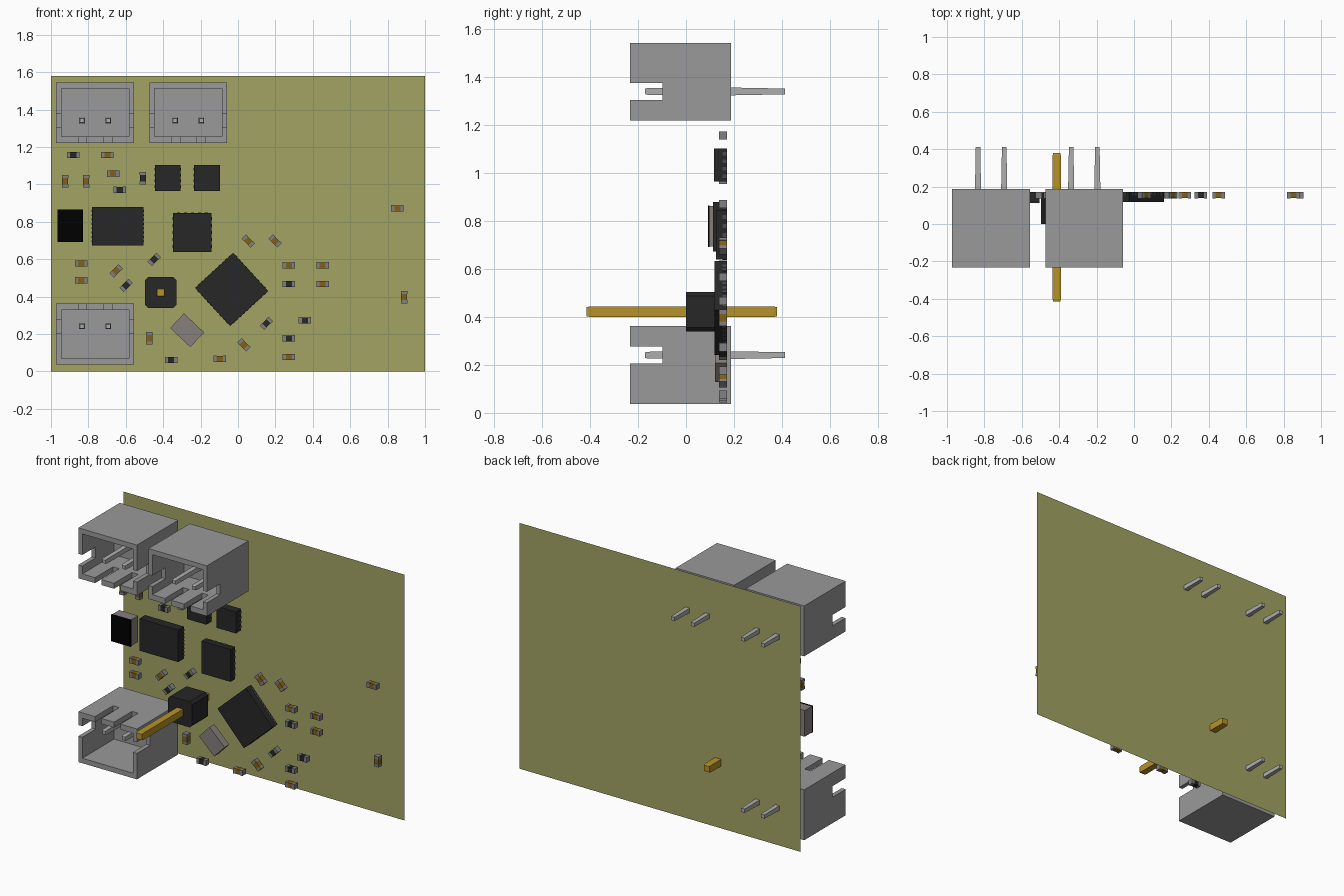
import bpy, bmesh, math
from mathutils import Matrix, Vector

if "Cube" in bpy.data.objects:
    bpy.data.objects.remove(bpy.data.objects["Cube"])


def material(name, rgb):
    m = bpy.data.materials.new(name)
    m.diffuse_color = (*rgb, 1)
    m.use_nodes = True
    m.node_tree.nodes["Principled BSDF"].inputs["Base Color"].default_value = m.diffuse_color
    return m


BOARD = material("board_olive", (0.36, 0.37, 0.125))
DARK = material("chip_dark", (0.02, 0.02, 0.02))
BLACK = material("black", (0.0, 0.0, 0.0))
GOLD = material("gold", (0.47, 0.29, 0.02))
BROWN = material("ceramic_brown", (0.22, 0.12, 0.01))
PLASTIC = material("connector_grey", (0.32, 0.32, 0.32))
METAL = material("pin_grey", (0.42, 0.42, 0.42))
CAP = material("end_cap_grey", (0.22, 0.22, 0.22))
PAD = material("contact_grey", (0.07, 0.07, 0.07))
CAN = material("can_grey", (0.24, 0.215, 0.20))

MOUNT = 0.171     # y of the component mounting level
BACK = 0.264      # y of the board sheet


def place(name, mesh, loc, angle=0):
    """Link a mesh; angle turns it counter-clockwise as seen from the front."""
    ob = bpy.data.objects.new(name, mesh)
    ob.location = loc
    ob.rotation_euler = (0, -math.radians(angle), 0)
    bpy.context.collection.objects.link(ob)
    return ob


def boxes_mesh(name, boxes):
    """Mesh of several boxes given as (centre, size, material)."""
    bm = bmesh.new()
    me = bpy.data.meshes.new(name)
    mats = []
    for c, s, mat in boxes:
        if mat not in mats:
            mats.append(mat)
            me.materials.append(mat)
        r = bmesh.ops.create_cube(bm, size=1, matrix=Matrix.Translation(c) @ Matrix.Diagonal((*s, 1)))
        for f in {f for v in r["verts"] for f in v.link_faces}:
            f.material_index = mats.index(mat)
    bm.to_mesh(me)
    bm.free()
    return me


def pin_mesh(name, sections, mat):
    """Square pin along y from (y, half width) sections."""
    bm = bmesh.new()
    rings = [[bm.verts.new((a * h, y, b * h)) for a, b in ((-1, -1), (1, -1), (1, 1), (-1, 1))]
             for y, h in sections]
    for p, q in zip(rings, rings[1:]):
        for i in range(4):
            bm.faces.new((p[i], p[(i + 1) % 4], q[(i + 1) % 4], q[i]))
    bm.faces.new(rings[0])
    bm.faces.new(rings[-1])
    bmesh.ops.recalc_face_normals(bm, faces=bm.faces)
    me = bpy.data.meshes.new(name)
    me.materials.append(mat)
    bm.to_mesh(me)
    bm.free()
    return me


# Board: a single sheet
bm = bmesh.new()
bm.faces.new([bm.verts.new(v) for v in ((-1, 0, 0), (1, 0, 0), (1, 0, 1.58), (-1, 0, 1.58))])
me = bpy.data.meshes.new("board")
me.materials.append(BOARD)
bm.to_mesh(me)
bm.free()
place("board", me, (0, BACK, 0))


# Connector housing: box with cavity, side slots and two notches in the lower wall
def span(x0, x1, y0, y1, z0, z1):
    return (Vector(((x0 + x1) / 2, (y0 + y1) / 2, (z0 + z1) / 2)), (x1 - x0, y1 - y0, z1 - z0), PLASTIC)


housing = place("connector_housing", boxes_mesh("housing", [span(-.208, .208, -.233, .187, -.162, .162)]), (0, 0, 0))
cuts = [span(-.18, .18, -.3, .09, -.127, .13),
        span(-.3, .3, -.3, -.098, -.076, -.005),
        span(-.09, -.045, -.3, -.05, -.3, -.1),
        span(.045, .09, -.3, -.05, -.3, -.1)]
bpy.context.view_layer.objects.active = housing
for c in cuts:
    cutter = place("cutter", boxes_mesh("cutter", [c]), (0, 0, 0))
    cutter.hide_render = True
    mod = housing.modifiers.new("cut", "BOOLEAN")
    mod.operation, mod.solver, mod.object = "DIFFERENCE", "EXACT", cutter
    bpy.ops.object.modifier_apply(modifier=mod.name)
    bpy.data.objects.remove(cutter)
house_mesh = housing.data
bpy.data.objects.remove(housing)

# Three connectors with two pins each (the lower one is turned over)
pin = pin_mesh("connector_pin", [(-.172, .011), (-.16, .014), (.2, .016), (.413, .012)], METAL)
for n, (x, z, flip) in enumerate(((-.764, 1.382, 1), (-.266, 1.382, 1), (-.764, .2, -1))):
    place(f"connector_housing_{n}", house_mesh, (x, 0, z), 0 if flip > 0 else 180)
    for dx in (-.07, .07):
        place(f"connector_pin_{n}", pin, (x + dx, 0, z - .041 * flip))

# Single pin header: chamfered block and long gold pin
bm = bmesh.new()
bmesh.ops.create_cube(bm, size=1, matrix=Matrix.Diagonal((.168, .165, .165, 1)))
edges = [e for e in bm.edges if abs(e.verts[0].co.y - e.verts[1].co.y) > .1]
bmesh.ops.bevel(bm, geom=edges, offset=.016, segments=1, affect="EDGES")
me = bpy.data.meshes.new("header_block")
me.materials.append(DARK)
bm.to_mesh(me)
bm.free()
place("header_block", me, (-.413, .083, .422))
place("header_pin", pin_mesh("header_pin", [(-.415, .019), (-.4, .022), (.365, .022), (.38, .019)], GOLD),
      (-.413, 0, .422))


def chip(name, x, z, w, h, front, angle=0, pads=0, four_sides=False, mat=DARK):
    """Flat package with small metal contacts along its sides."""
    d = MOUNT - front
    boxes = [((0, -d / 2, 0), (w, d, h), mat)]
    for side in (-1, 1):
        for i in range(pads):
            t = (i + .5) / pads - .5
            boxes.append(((side * w / 2, -.009, t * h * .9), (.004, .018, h / pads * .4), PAD))
            if four_sides:
                boxes.append(((t * w * .9, -.009, side * h / 2), (w / pads * .4, .018, .004), PAD))
    place(name, boxes_mesh(name, boxes), (x, MOUNT, z), angle)


chip("driver_chip", -.642, .777, .276, .206, .112, pads=8)
chip("square_chip", -.244, .743, .206, .208, .125, pads=5, four_sides=True)
chip("processor_chip", -.034, .438, .277, .277, .118, angle=42.6, pads=10, four_sides=True)
chip("small_chip_left", -.376, 1.034, .138, .138, .117, pads=4)
chip("small_chip_right", -.166, 1.034, .138, .138, .117, pads=4)
chip("crystal", -.272, .22, .148, .108, .122, angle=-43.5, mat=CAN)

# Inductor: grey body with a black front plate
place("inductor", boxes_mesh("inductor", [((0, -.036, 0), (.134, .072, .168), CAN),
                                          ((0, -.076, 0), (.138, .008, .172), BLACK)]), (-.897, MOUNT, .779))


# Capacitors and resistors: body between two metal end caps
def chip_part(name, mat):
    caps = [((s * .025, -.017, 0), (.017, .034, .034), CAP) for s in (-1, 1)]
    return boxes_mesh(name, caps + [((0, -.0165, 0), (.034, .032, .032), mat)])


capacitor, resistor = chip_part("capacitor", BROWN), chip_part("resistor", DARK)
capacitors = {0: ((-.70, 1.16), (-.67, 1.06), (-.84, .58), (-.84, .49), (-.10, .07), (.27, .08), (.27, .57),
                  (.45, .57), (.45, .47), (.85, .875)),
              90: ((-.926, 1.02), (-.814, 1.02), (-.476, .18), (.886, .40)),
              45: ((-.653, .54),),
              -45: ((.03, .145), (.053, .70), (.196, .70))}
resistors = {0: ((-.883, 1.16), (-.634, .974), (-.36, .064), (.356, .276), (.27, .18), (.27, .47)),
             90: ((-.511, 1.036),),
             45: ((-.60, .463), (-.45, .602), (.15, .26))}
for name, mesh, table in (("capacitor", capacitor, capacitors), ("resistor", resistor, resistors)):
    for angle, spots in table.items():
        for x, z in spots:
            place(name, mesh, (x + .002, MOUNT, z - .003), angle)
